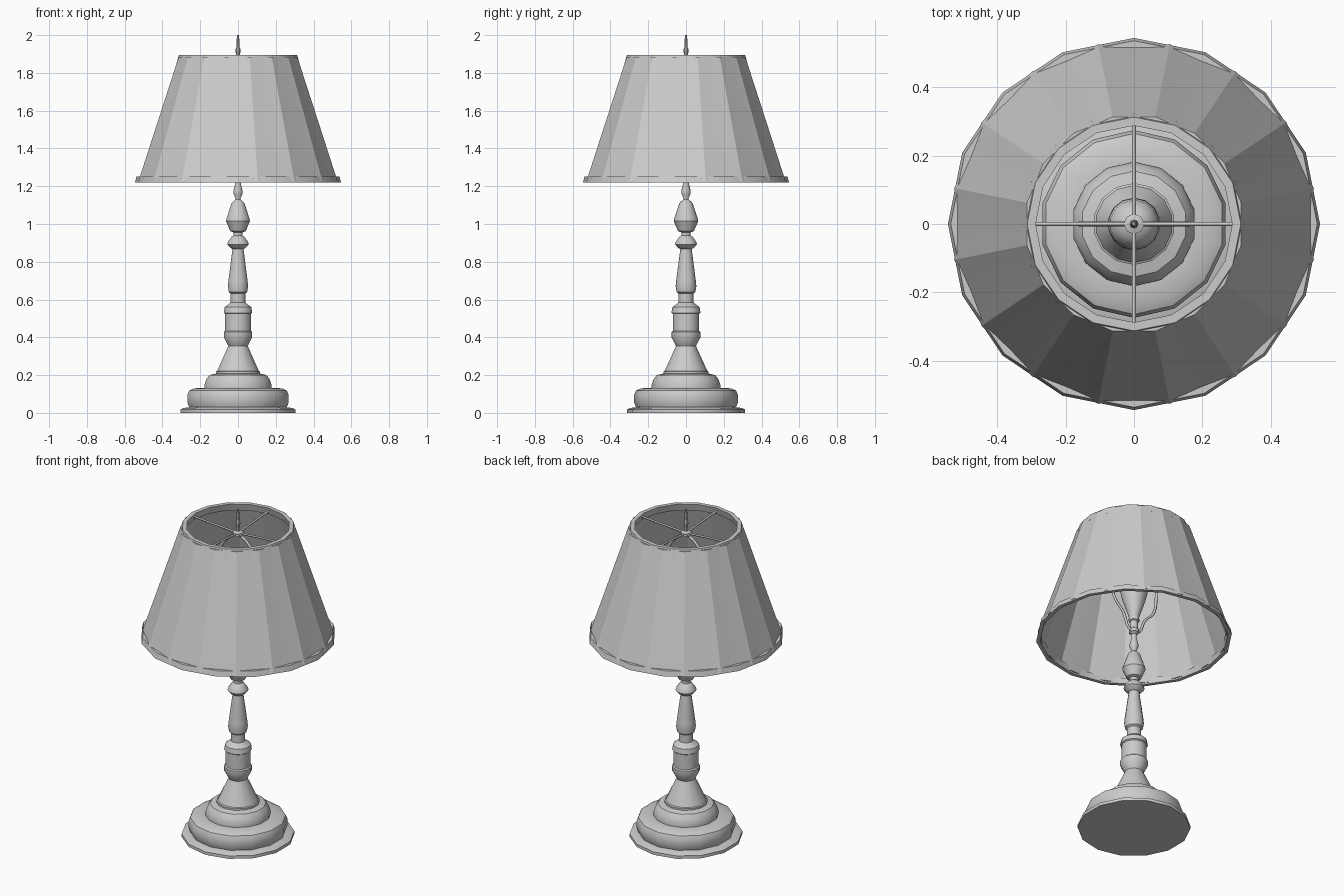
import bpy, bmesh, math

if "Cube" in bpy.data.objects:
    bpy.data.objects.remove(bpy.data.objects["Cube"])


def lathe(name, profile, sides, closed=False, radius_mod=None, smooth=30):
    """Spin (radius, z) points around z; first vertex column lies on +y."""
    bm = bmesh.new()
    rings = []
    for r, z in profile:
        ring = []
        for i in range(sides):
            a = math.pi / 2 + 2 * math.pi * i / sides
            k = r * (radius_mod(i) if radius_mod else 1)
            ring.append(bm.verts.new((k * math.cos(a), k * math.sin(a), z)))
        rings.append(ring)
    n = len(rings)
    for j in range(n if closed else n - 1):
        lo, hi = rings[j], rings[(j + 1) % n]
        for i in range(sides):
            k = (i + 1) % sides
            bm.faces.new((lo[i], lo[k], hi[k], hi[i]))
    if not closed:
        bm.faces.new(rings[0][::-1])
        bm.faces.new(rings[-1])
    bmesh.ops.recalc_face_normals(bm, faces=bm.faces)
    me = bpy.data.meshes.new(name)
    bm.to_mesh(me)
    bm.free()
    ob = bpy.data.objects.new(name, me)
    bpy.context.collection.objects.link(ob)
    bpy.ops.object.select_all(action='DESELECT')
    ob.select_set(True)
    bpy.context.view_layer.objects.active = ob
    bpy.ops.object.shade_smooth_by_angle(angle=math.radians(smooth))
    return ob


def wire(name, points, radius, kind='POLY'):
    """Round wire through the given points."""
    cu = bpy.data.curves.new(name, 'CURVE')
    cu.dimensions = '3D'
    cu.bevel_depth = radius
    cu.bevel_resolution = 1
    cu.use_fill_caps = True
    sp = cu.splines.new(kind)
    sp.points.add(len(points) - 1)
    for p, co in zip(sp.points, points):
        p.co = (*co, 1)
    if kind == 'NURBS':
        sp.order_u = 3
        sp.use_endpoint_u = True
        sp.resolution_u = 3
    ob = bpy.data.objects.new(name, cu)
    bpy.context.collection.objects.link(ob)
    return ob


# Stepped foot with bulging drum and cone
lathe("base", [(.313, 0), (.313, .018), (.295, .026), (.265, .03), (.275, .055),
               (.275, .095), (.265, .118), (.24, .13), (.182, .132), (.182, .148),
               (.172, .178), (.155, .2), (.12, .208), (.12, .218), (.113, .222),
               (.05, .36)], 14)

# Turned column
lathe("column", [(.05, .35), (.058, .365), (.077, .4), (.077, .428), (.07, .434),
                 (.07, .525), (.077, .53), (.072, .56), (.045, .58), (.04, .584),
                 (.04, .632), (.05, .64), (.055, .67), (.052, .70), (.03, .868),
                 (.04, .872), (.058, .892), (.055, .905), (.035, .932), (.025, .938),
                 (.025, .956), (.042, .962), (.065, 1.015), (.062, 1.03),
                 (.035, 1.11), (.028, 1.118), (.014, 1.13), (.014, 1.138),
                 (.024, 1.158), (.024, 1.178), (.014, 1.22), (.014, 1.25)], 14)

# Socket and bulb
lathe("socket", [(.014, 1.24), (.028, 1.25), (.028, 1.27), (.022, 1.275),
                 (.022, 1.32), (.03, 1.325), (.03, 1.34)], 12)
lathe("bulb", [(.026, 1.335), (.032, 1.36), (.065, 1.46), (.076, 1.51),
               (.07, 1.56), (.045, 1.595), (.01, 1.607)], 14, smooth=60)

# Harp around the bulb
half = [(.02, 1.26), (.05, 1.27), (.07, 1.36), (.15, 1.42), (.165, 1.55),
        (.15, 1.7), (.06, 1.82), (0, 1.845)]
path = [(-x, 0, z) for x, z in half] + [(x, 0, z) for x, z in half[-2::-1]]
wire("harp", path, .008, 'NURBS')

# Spokes that carry the shade
for i in range(4):
    a = i * math.pi / 2
    wire("spoke_%d" % (i + 1),
         [(0, 0, 1.852), (.3 * math.cos(a), .3 * math.sin(a), 1.872)], .006)

# Finial
lathe("finial", [(.03, 1.84), (.03, 1.858), (.01, 1.865), (.008, 1.89),
                 (.013, 1.91), (.012, 1.93), (.007, 1.94), (.009, 1.965),
                 (.004, 2.0)], 8)

# Pleated shade with seams drawn slightly inward
lathe("shade", [(.537, 1.228), (.32, 1.885), (.308, 1.885), (.525, 1.228)], 32,
      closed=True, radius_mod=lambda i: 1 if i % 2 else .976, smooth=5)

# Trim bands
lathe("shade_bottom_trim", [(.545, 1.22), (.537, 1.252), (.515, 1.252), (.523, 1.22)],
      16, closed=True)
lathe("shade_top_trim", [(.325, 1.852), (.313, 1.895), (.288, 1.895), (.3, 1.852)],
      16, closed=True)
